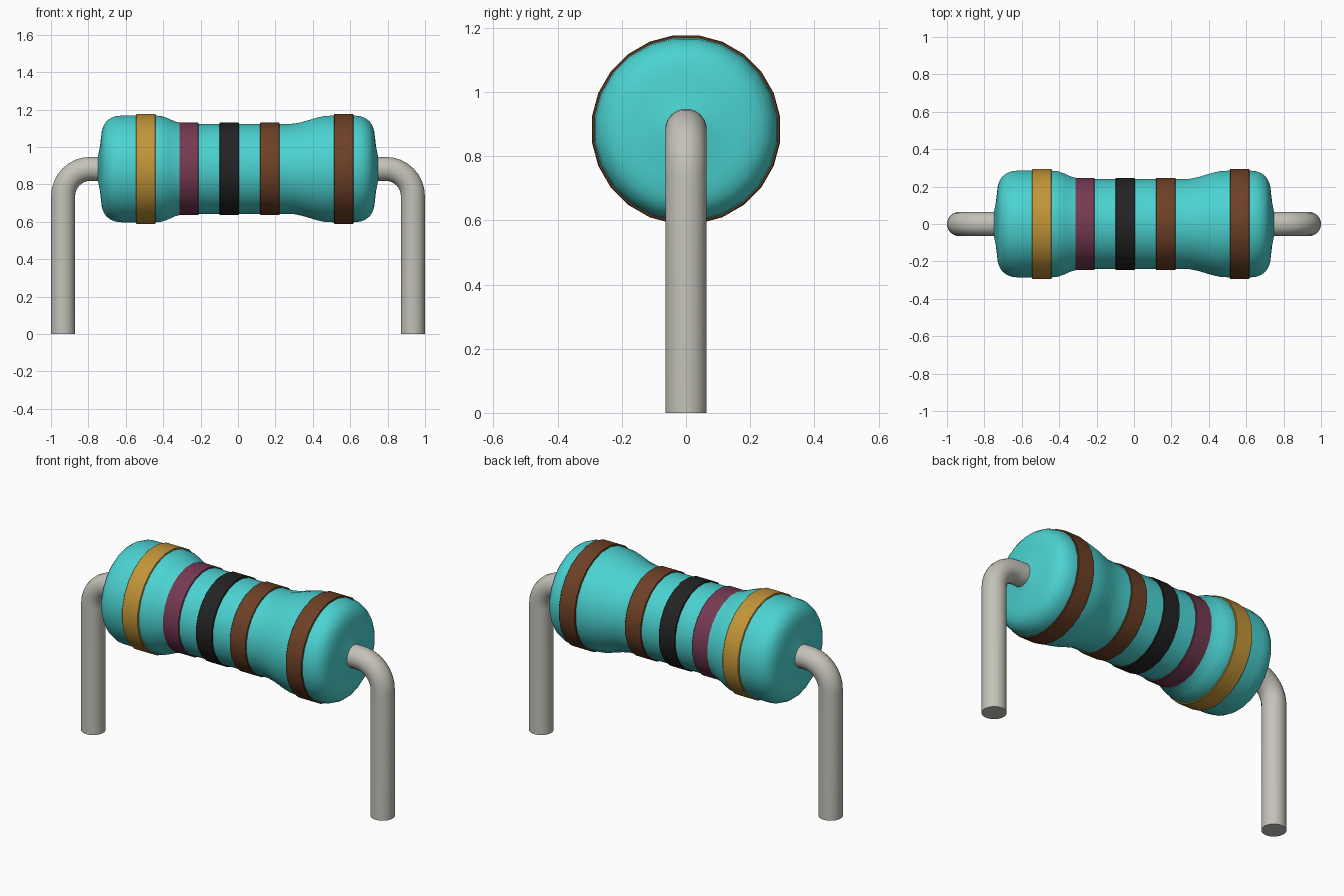
import bpy, bmesh, math
from mathutils import Vector

cube = bpy.data.objects.get("Cube")
if cube:
    bpy.data.objects.remove(cube, do_unlink=True)

AXIS_Z = 0.883      # height of the body axis
WIRE_R = 0.065


def material(name, rgb):
    m = bpy.data.materials.new(name)
    m.use_nodes = True
    m.diffuse_color = (*rgb, 1)
    bsdf = m.node_tree.nodes["Principled BSDF"]
    bsdf.inputs["Base Color"].default_value = (*rgb, 1)
    bsdf.inputs["Roughness"].default_value = 0.5
    return m


teal = material("teal", (0.07, 0.65, 0.64))
gold = material("gold", (0.54, 0.30, 0.04))
purple = material("purple", (0.18, 0.042, 0.085))
black = material("black", (0.017, 0.017, 0.017))
brown = material("brown", (0.155, 0.052, 0.019))
metal = material("wire grey", (0.55, 0.54, 0.48))


def tube(name, rings, sides, mat):
    """Loft circles (x, z, tangent angle, radius) lying along a path in the XZ plane."""
    bm = bmesh.new()
    loops = []
    for x, z, t, r in rings:
        across = Vector((-math.sin(t), 0, math.cos(t)))
        loop = []
        for i in range(sides):
            a = 2 * math.pi * (i + 0.5) / sides
            p = Vector((x, 0, z)) + r * (math.cos(a) * Vector((0, 1, 0)) + math.sin(a) * across)
            loop.append(bm.verts.new(p))
        loops.append(loop)
    for a, b in zip(loops, loops[1:]):
        for i in range(sides):
            j = (i + 1) % sides
            bm.faces.new((a[i], a[j], b[j], b[i]))
    bm.faces.new(loops[0])
    bm.faces.new(loops[-1])
    bmesh.ops.recalc_face_normals(bm, faces=bm.faces)
    mesh = bpy.data.meshes.new(name)
    bm.to_mesh(mesh)
    bm.free()
    mesh.materials.append(mat)
    ob = bpy.data.objects.new(name, mesh)
    bpy.context.collection.objects.link(ob)
    bpy.ops.object.select_all(action='DESELECT')
    ob.select_set(True)
    bpy.context.view_layer.objects.active = ob
    bpy.ops.object.shade_smooth_by_angle(angle=math.radians(40))
    return ob


# Body: rounded end caps mirrored, with a narrower waist between them
cap = [(0.752, 0.05), (0.747, 0.075), (0.738, 0.12), (0.733, 0.165), (0.728, 0.207),
       (0.717, 0.237), (0.702, 0.258), (0.68, 0.274), (0.655, 0.284), (0.62, 0.288)]
waist = [(-0.44, 0.288), (-0.405, 0.284), (-0.37, 0.271), (-0.335, 0.255), (-0.30, 0.246),
         (-0.26, 0.242), (0.25, 0.242), (0.30, 0.244), (0.34, 0.252), (0.38, 0.264),
         (0.42, 0.276), (0.46, 0.285), (0.51, 0.288)]
profile = [(-x, r) for x, r in cap] + waist + cap[::-1]
tube("resistor_body", [(x, AXIS_Z, 0, r) for x, r in profile], 24, teal)

# Colour bands: thin raised rings around the body
bands = [("gold_band", -0.545, 0.296, gold), ("purple_band", -0.315, 0.249, purple),
         ("black_band", -0.10, 0.249, black), ("inner_brown_band", 0.118, 0.249, brown),
         ("outer_brown_band", 0.512, 0.296, brown)]
for name, x, r, mat in bands:
    steps = [(0, r - 0.02), (0, r - 0.003), (0.003, r),
             (0.102, r), (0.105, r - 0.003), (0.105, r - 0.02)]
    tube(name, [(x + dx, AXIS_Z, 0, rr) for dx, rr in steps], 24, mat)

# Wire legs: straight out of the body, a quarter bend, then down to the ground
LEG_X, BEND = 1 - WIRE_R, 0.145
for name, side in (("left_wire", 1), ("right_wire", -1)):
    path = [(0.70, AXIS_Z, 0)]
    for i in range(9):
        a = math.pi / 2 * i / 8
        path.append((LEG_X - BEND + BEND * math.sin(a),
                     AXIS_Z - BEND + BEND * math.cos(a), -a))
    path.append((LEG_X, 0, -math.pi / 2))
    tube(name, [(side * x, z, side * t, WIRE_R) for x, z, t in path], 20, metal)
